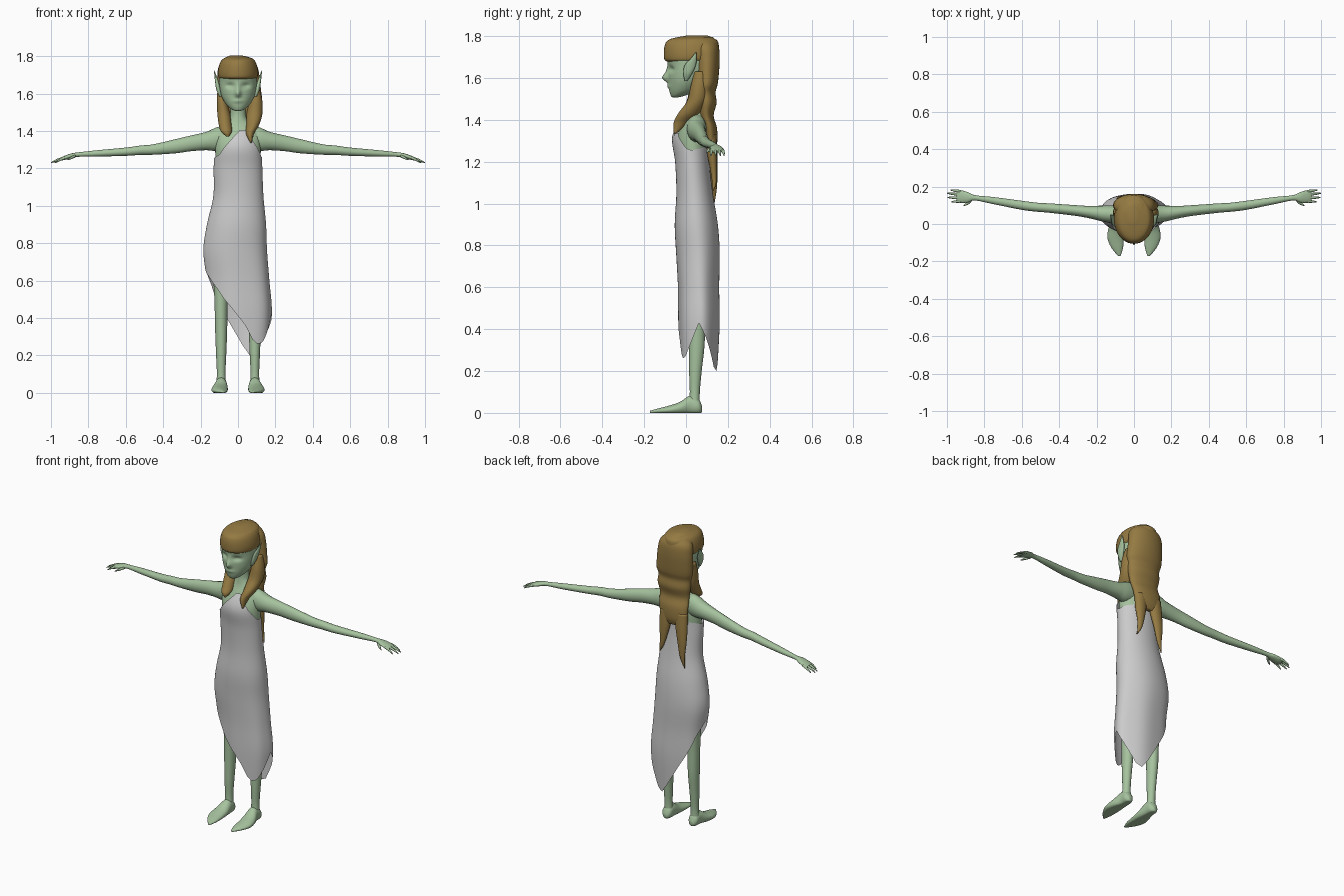
import bpy, bmesh, math
from mathutils import Vector


def material(name, rgb):
    m = bpy.data.materials.new(name)
    m.diffuse_color = (*rgb, 1)
    return m


SKIN = material("green_skin", (0.38, 0.54, 0.34))
HAIR = material("brown_hair", (0.30, 0.195, 0.055))


def resample(rows, steps):
    """Catmull-Rom interpolation of section rows."""
    out = []
    for i in range(len(rows) - 1):
        p = [rows[max(0, min(len(rows) - 1, i + k))] for k in (-1, 0, 1, 2)]
        for s in range(steps):
            t = s / steps
            out.append([0.5 * (2 * b + (c - a) * t + (2 * a - 5 * b + 4 * c - d) * t * t
                               + (3 * b - a - 3 * c + d) * t ** 3) for a, b, c, d in zip(*p)])
    return out + [list(rows[-1])]


def skin_rings(name, rings, mat=None, caps=True, mirror=False):
    bm = bmesh.new()
    vs = [[bm.verts.new(p) for p in r] for r in rings]
    n = len(rings[0])
    for a, b in zip(vs, vs[1:]):
        for i in range(n):
            bm.faces.new((a[i], a[(i + 1) % n], b[(i + 1) % n], b[i]))
    if caps:
        bm.faces.new(vs[0][::-1])
        bm.faces.new(vs[-1])
    bmesh.ops.recalc_face_normals(bm, faces=bm.faces)
    me = bpy.data.meshes.new(name)
    bm.to_mesh(me)
    bm.free()
    me.polygons.foreach_set("use_smooth", [True] * len(me.polygons))
    ob = bpy.data.objects.new(name, me)
    bpy.context.collection.objects.link(ob)
    if mat:
        me.materials.append(mat)
    if mirror:
        ob.modifiers.new("mirror", 'MIRROR').use_mirror_merge = False
    return ob


def loft(name, rows, axis, mat, n=24, steps=5, mirror=False, shape=None):
    """rows: centre x, y, z and the two radii of a ring square to the axis."""
    rings = []
    for x, y, z, ra, rb in resample(rows, steps):
        ra, rb = max(ra, 0.0008), max(rb, 0.0008)
        ring = []
        for i in range(n):
            a = 2 * math.pi * i / n
            u, v = ra * math.cos(a), rb * math.sin(a)
            o = {'x': (0, u, v), 'y': (u, 0, v), 'z': (u, v, 0)}[axis]
            p = Vector((x, y, z)) + Vector(o)
            ring.append(shape(p) if shape else p)
        rings.append(ring)
    return skin_rings(name, rings, mat, mirror=mirror)


def lookup(table, x):
    for (a, va), (b, vb) in zip(table, table[1:]):
        if a <= x <= b:
            t = (x - a) / (b - a)
            return [p + (q - p) * t for p, q in zip(va, vb)]
    return table[0][1] if x < table[0][0] else table[-1][1]


# Torso and neck
loft("torso", [(0, .05, .85, .11, .07), (0, .04, 1.05, .11, .065), (0, .035, 1.2, .118, .068),
               (0, .032, 1.31, .122, .075), (0, .043, 1.39, .118, .058), (0, .05, 1.43, .085, .048),
               (0, .05, 1.46, .05, .041), (0, .05, 1.5, .041, .038), (0, .04, 1.58, .041, .038)],
     'z', SKIN, n=32)

# Head with nose, eye sockets and lips
BUMPS = [(0, 1.600, -.026, .013, .020), (0, 1.63, -.010, .010, .03), (.042, 1.642, .014, .022, .014),
         (-.042, 1.642, .014, .022, .014), (0, 1.560, -.007, .026, .010)]


def face(p):
    if p.y < 0:
        for x, z, d, sx, sz in BUMPS:
            p.y += d * math.exp(-((p.x - x) / sx) ** 2 - ((p.z - z) / sz) ** 2)
    return p


loft("head", [(0, -.052, 1.507, .012, .012), (0, -.040, 1.515, .034, .032), (0, -.012, 1.54, .062, .068),
              (0, .005, 1.58, .086, .088), (0, .015, 1.62, .097, .1), (0, .02, 1.66, .101, .105),
              (0, .02, 1.70, .1, .11), (0, .025, 1.75, .085, .1), (0, .03, 1.78, .04, .05)],
     'z', SKIN, n=64, steps=7, shape=face)

# Pointed ears
loft("ear", [(.094, 0, 1.585, .006, .006), (.104, .008, 1.62, .012, .021), (.112, .02, 1.66, .010, .027),
             (.120, .036, 1.692, .006, .014), (.127, .047, 1.722, .001, .002)], 'z', SKIN, n=16, mirror=True)

# Arms and hands
loft("arm", [(.07, .05, 1.365, .045, .065), (.12, .052, 1.355, .047, .062), (.17, .056, 1.346, .042, .049),
             (.25, .065, 1.334, .032, .042), (.33, .074, 1.319, .028, .038), (.45, .085, 1.301, .025, .028),
             (.52, .09, 1.297, .024, .025), (.6, .10, 1.289, .024, .022), (.75, .125, 1.28, .019, .017),
             (.85, .14, 1.274, .014, .012), (.89, .143, 1.267, .028, .013), (.93, .147, 1.255, .034, .011),
             (.948, .148, 1.25, .027, .007)], 'x', SKIN, n=20, mirror=True)
for i, (y, tx, ty) in enumerate([(.174, .982, .182), (.157, .999, .164), (.139, .998, .142), (.122, .975, .119)]):
    loft(f"finger_{i + 1}", [(.925, y, 1.256, .008, .008), ((.925 + tx) / 2, (y + ty) / 2, 1.247, .007, .007),
                             (tx, ty, 1.23, .003, .003)], 'x', SKIN, n=10, steps=3, mirror=True)
loft("thumb", [(.868, .130, 1.266, .010, .008), (.888, .113, 1.258, .010, .008), (.912, .098, 1.246, .003, .003)],
     'x', SKIN, n=10, steps=3, mirror=True)

# Legs and feet
loft("leg", [(.09, .04, .03, .028, .026), (.09, .042, .1, .023, .024), (.09, .045, .2, .027, .030),
             (.09, .052, .33, .032, .037), (.09, .053, .5, .036, .040), (.085, .055, .7, .05, .05),
             (.07, .055, .95, .06, .06)], 'z', SKIN, mirror=True)


def flat_sole(p):
    p.z = max(p.z, 0.004) - 0.004
    return p


loft("foot", [(.09, .077, .022, .012, .014), (.09, .06, .034, .029, .036), (.09, .02, .04, .032, .046),
              (.096, -.03, .026, .042, .030), (.098, -.08, .018, .043, .021), (.089, -.13, .013, .030, .013),
              (.078, -.172, .008, .006, .006)], 'y', SKIN, mirror=True, shape=flat_sole)

# Dress: sections by height, with uneven neckline and hem by angle
SECTIONS = [(.18, .01, .06, .15, .087), (.42, .01, .062, .17, .098), (.6, 0, .06, .167, .098),
            (.76, -.015, .057, .17, .104), (.9, -.008, .049, .158, .103), (1.05, .002, .041, .134, .087),
            (1.2, 0, .03, .130, .082), (1.32, 0, .022, .126, .088), (1.42, 0, .045, .115, .065)]
PROFILE = [(r[0], r[1:]) for r in resample(SECTIONS, 6)]
HEM = [(0, .43), (20, .36), (35, .30), (55, .22), (70, .20), (84, .25), (103, .34), (125, .45), (150, .58),
       (180, .67), (205, .62), (228, .55), (254, .46), (280, .36), (296, .28), (307, .26), (318, .27),
       (335, .33), (360, .43)]
NECK = [(0, 1.255), (90, 1.28), (180, 1.25), (217, 1.27), (255, 1.36), (275, 1.405), (290, 1.405),
        (320, 1.32), (345, 1.265), (360, 1.255)]
HEM, NECK = [[(a, (z,)) for a, z in t] for t in (HEM, NECK)]
N, ROWS = 72, 40
rings = []
for k in range(ROWS + 1):
    ring = []
    for i in range(N):
        deg = 360 * i / N
        top, low = lookup(NECK, deg)[0], lookup(HEM, deg)[0]
        z = top + (low - top) * k / ROWS
        cx, cy, rx, ry = lookup(PROFILE, z)
        a = math.radians(deg)
        fold = 1 + .02 * math.sin(6 * a) * max(0, min(1, (1.0 - z) / .5))
        ring.append((cx + rx * fold * math.cos(a), cy + ry * fold * math.sin(a), z))
    rings.append(ring)
skin_rings("dress", rings, caps=False)

# Hair: cap with fringe, long back mass, two tails, two front locks
loft("hair_cap", [(0, .02, 1.678, .092, .110), (0, .023, 1.688, .104, .126), (0, .025, 1.715, .107, .131),
                  (0, .027, 1.75, .101, .130), (0, .03, 1.775, .09, .122), (0, .035, 1.79, .072, .098),
                  (-.01, .055, 1.804, .03, .045)], 'z', HAIR, n=40)
loft("hair_back", [(0, .08, 1.795, .05, .05), (0, .094, 1.75, .1, .062), (.002, .1, 1.69, .113, .061),
                   (.006, .1, 1.62, .117, .057), (.01, .098, 1.57, .118, .053), (.01, .094, 1.53, .108, .047),
                   (.012, .098, 1.48, .108, .048), (.01, .096, 1.42, .098, .036), (.005, .113, 1.36, .096, .035),
                   (0, .12, 1.29, .088, .029), (0, .124, 1.25, .07, .012)], 'z', HAIR, n=40)
TAILS = {"right": [(.05, .118, 1.33, .040, .026), (.056, .125, 1.24, .035, .024), (.062, .132, 1.16, .022, .016),
                   (.072, .135, 1.10, .012, .010), (.088, .13, 1.06, .002, .002)],
         "left": [(-.05, .118, 1.33, .042, .026), (-.057, .125, 1.24, .038, .025), (-.066, .133, 1.15, .028, .018),
                  (-.07, .136, 1.07, .016, .011), (-.085, .134, 1.0, .002, .002)]}
LOCKS = {"right": [(.085, .07, 1.63, .03, .03), (.094, .062, 1.56, .036, .04), (.088, .05, 1.49, .042, .045),
                   (.078, .012, 1.43, .034, .05), (.064, -.025, 1.385, .022, .034), (.07, -.052, 1.335, .003, .006)],
         "left": [(-.085, .07, 1.63, .024, .03), (-.086, .058, 1.56, .027, .038), (-.076, .045, 1.49, .034, .042),
                  (-.068, .012, 1.43, .034, .045), (-.062, -.025, 1.395, .028, .03), (-.055, -.045, 1.37, .006, .006)]}
for side in ("right", "left"):
    loft("hair_tail_" + side, TAILS[side], 'z', HAIR)
    loft("hair_lock_" + side, LOCKS[side], 'z', HAIR)
